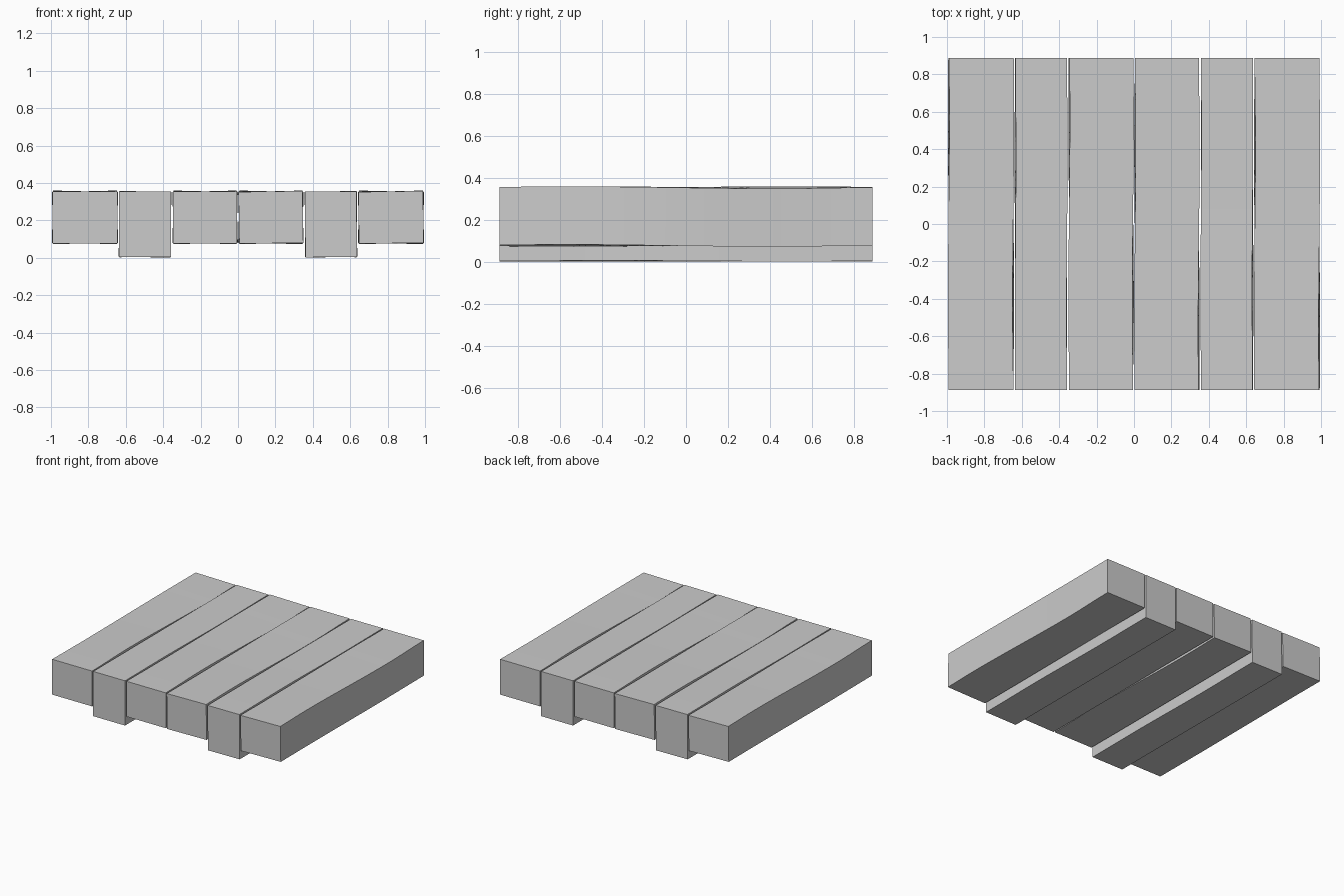
import bpy, bmesh, math

if "Cube" in bpy.data.objects:
    bpy.data.objects.remove(bpy.data.objects["Cube"])

HALF_LEN = 0.888
SEGMENTS = 16


def interp(points, t):
    # smooth (cosine) interpolation through (y, value) points
    for (a, va), (b, vb) in zip(points, points[1:]):
        if t <= b + 1e-6:
            k = (1 - math.cos(math.pi * (t - a) / (b - a))) / 2
            return va + (vb - va) * k
    return points[-1][1]


def plank(name, cx, width, z0, z1, twist, turned):
    """Rectangular beam along y, twisted slightly about its own axis."""
    bm = bmesh.new()
    cz, hw, hh = (z0 + z1) / 2, width / 2, (z1 - z0) / 2
    rings = []
    for i in range(SEGMENTS + 1):
        y = -HALF_LEN + 2 * HALF_LEN * i / SEGMENTS
        a = -interp(twist, -y) if turned else interp(twist, y)
        c, s = math.cos(a), math.sin(a)
        rings.append([bm.verts.new((cx + x * c - z * s, y, cz + x * s + z * c))
                      for x, z in ((-hw, -hh), (hw, -hh), (hw, hh), (-hw, hh))])
    for r, q in zip(rings, rings[1:]):
        for j in range(4):
            k = (j + 1) % 4
            bm.faces.new((r[j], r[k], q[k], q[j]))
    bm.faces.new(rings[0][::-1])
    bm.faces.new(rings[-1])
    bmesh.ops.recalc_face_normals(bm, faces=bm.faces)
    mesh = bpy.data.meshes.new(name)
    bm.to_mesh(mesh)
    bm.free()
    ob = bpy.data.objects.new(name, mesh)
    bpy.context.collection.objects.link(ob)
    bpy.context.view_layer.objects.active = ob
    ob.select_set(True)
    bpy.ops.object.shade_smooth_by_angle(angle=math.radians(30))
    ob.select_set(False)


# twist along the length: wide planks and deep runners
WIDE = [(-0.89, 0.015), (-0.6, 0.03), (0.45, -0.03), (0.89, 0.0)]
DEEP = [(-0.89, 0.008), (-0.35, 0.02), (0.45, -0.006), (0.89, 0.0)]

# right half, and the left half as the same boards turned end for end
for side, turned, label in ((1, False, "right"), (-1, True, "left")):
    plank(f"inner_plank_{label}", side * 0.176, 0.342, 0.078, 0.355, WIDE, turned)
    plank(f"deep_runner_{label}", side * 0.497, 0.276, 0.004, 0.355, DEEP, turned)
    plank(f"outer_plank_{label}", side * 0.818, 0.346, 0.078, 0.355, WIDE, turned)
